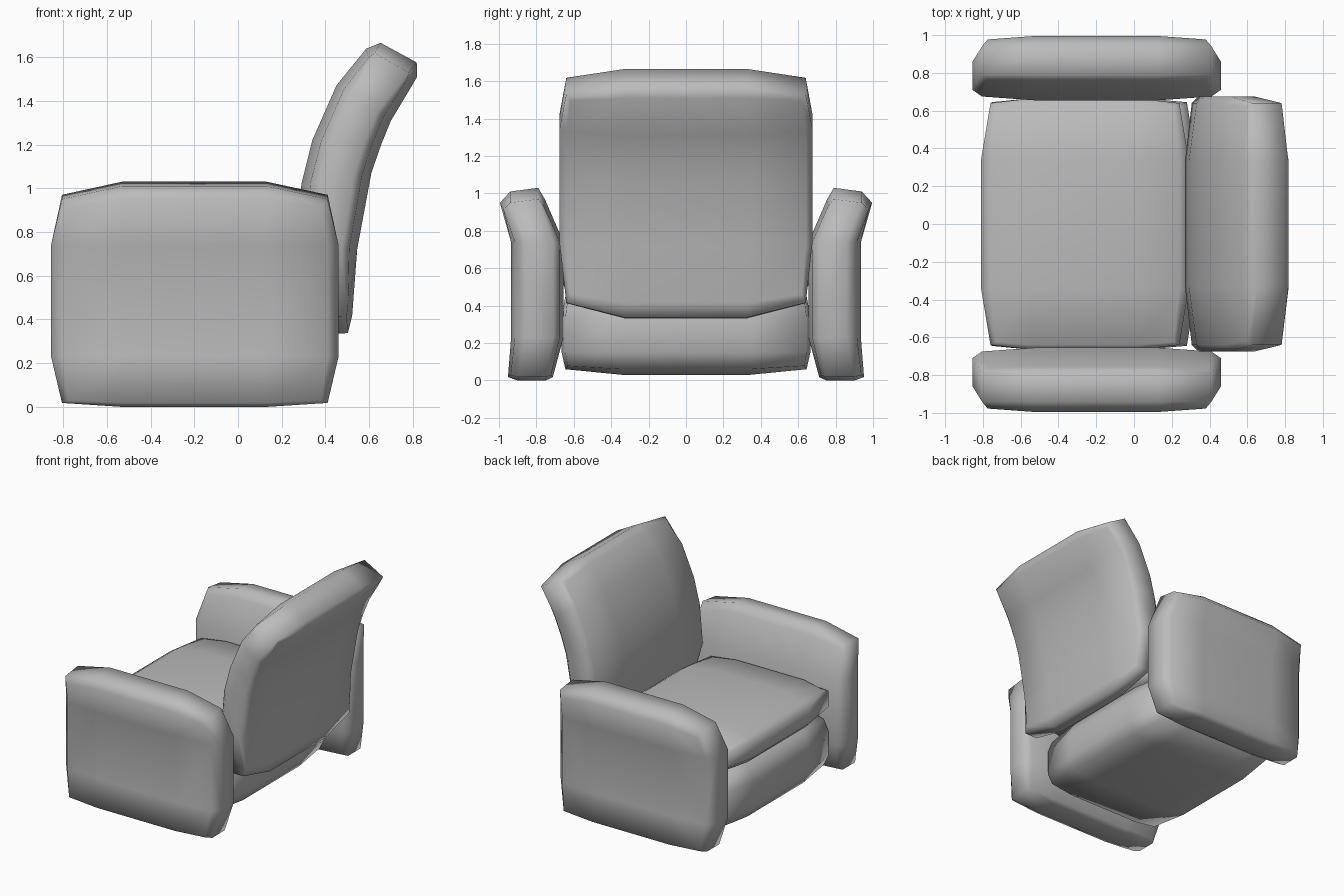
import bpy
from itertools import product
from mathutils import Vector

if "Cube" in bpy.data.objects:
    bpy.data.objects.remove(bpy.data.objects["Cube"])

grey = bpy.data.materials.new("grey_upholstery")
grey.use_nodes = True
grey.diffuse_color = (0.5, 0.5, 0.5, 1)
grey.node_tree.nodes["Principled BSDF"].inputs["Base Color"].default_value = (0.5, 0.5, 0.5, 1)


def cushion(name, stations, inset, shape=lambda p: p):
    """Box with grid stations per axis; edges and corners are pulled in, then shaped."""
    counts = [len(s) for s in stations]
    index, verts, faces = {}, [], []
    for key in product(*map(range, counts)):
        ends = [(k == 0) - (k == n - 1) for k, n in zip(key, counts)]
        hits = sum(map(abs, ends))
        if not hits:
            continue
        pull = (0, 0, 1, 1.6)[hits]
        index[key] = len(verts)
        verts.append(shape(Vector(s[k] + e * d * pull
                                  for s, k, e, d in zip(stations, key, ends, inset))))
    for axis in range(3):
        u, v = (axis + 1) % 3, (axis + 2) % 3
        for side, i, j in product((0, counts[axis] - 1), range(counts[u] - 1), range(counts[v] - 1)):
            quad = []
            for du, dv in ((0, 0), (1, 0), (1, 1), (0, 1)):
                key = [side] * 3
                key[u], key[v] = i + du, j + dv
                quad.append(index[tuple(key)])
            faces.append(quad if side else quad[::-1])
    mesh = bpy.data.meshes.new(name)
    mesh.from_pydata(verts, [], faces)
    mesh.materials.append(grey)
    mesh.polygons.foreach_set("use_smooth", [True] * len(faces))
    obj = bpy.data.objects.new(name, mesh)
    bpy.context.collection.objects.link(obj)
    return obj


# Armrests: flared outwards at the top and slightly at the foot
def flare(p):
    p.y += 0.08 * min(1, max(0, (p.z - 0.74) / 0.21)) + 0.04 * max(0, 1 - p.z / 0.23)
    p.z -= 0.02 * (p.z > 0.9 and p.y > 0.88)
    return p


arm_stations = ((-0.855, -0.53, 0.13, 0.46), (0.655, 0.71, 0.86, 0.935), (0, 0.23, 0.74, 1.03))


def arm_shape(p):
    # the foot is barely rounded
    if p.z < 0.2:
        p.z *= 0.3
    return flare(p)


arm = cushion("rear_armrest", arm_stations, (0.05, 0.02, 0.06), arm_shape)
other = arm.copy()
other.data = arm.data.copy()
other.name = "front_armrest"
for vert in other.data.vertices:
    vert.co.y *= -1
other.data.flip_normals()
bpy.context.collection.objects.link(other)

# Base block and seat cushion
width = (-0.665, -0.34, 0.34, 0.665)
cushion("seat_base", ((-0.805, -0.55, 0.05, 0.33), width, (0.03, 0.15, 0.34, 0.48)),
        (0.05, 0.02, 0.03))
cushion("seat_cushion", ((-0.81, -0.55, 0.02, 0.29), width, (0.44, 0.53, 0.65, 0.72)),
        (0.05, 0.025, 0.04))

# Backrest: front and back outline points (x, z) from bottom to top
outline = (((0.36, 0.33), (0.55, 0.34)), ((0.27, 0.74), (0.545, 0.72)),
           ((0.29, 1.02), (0.61, 1.07)), ((0.34, 1.22), (0.655, 1.20)),
           ((0.45, 1.47), (0.70, 1.31)), ((0.57, 1.71), (0.90, 1.53)))


def bend(p):
    row = min(int(p.z), len(outline) - 2)
    low, high = (Vector(f).lerp(Vector(b), p.x) for f, b in outline[row:row + 2])
    q = low.lerp(high, p.z - row)
    return Vector((q.x, p.y, q.y))


cushion("backrest", ((0, 0.25, 0.75, 1), (-0.675, -0.33, 0.33, 0.675), range(len(outline))),
        (0.13, 0.035, 0.2), bend)
